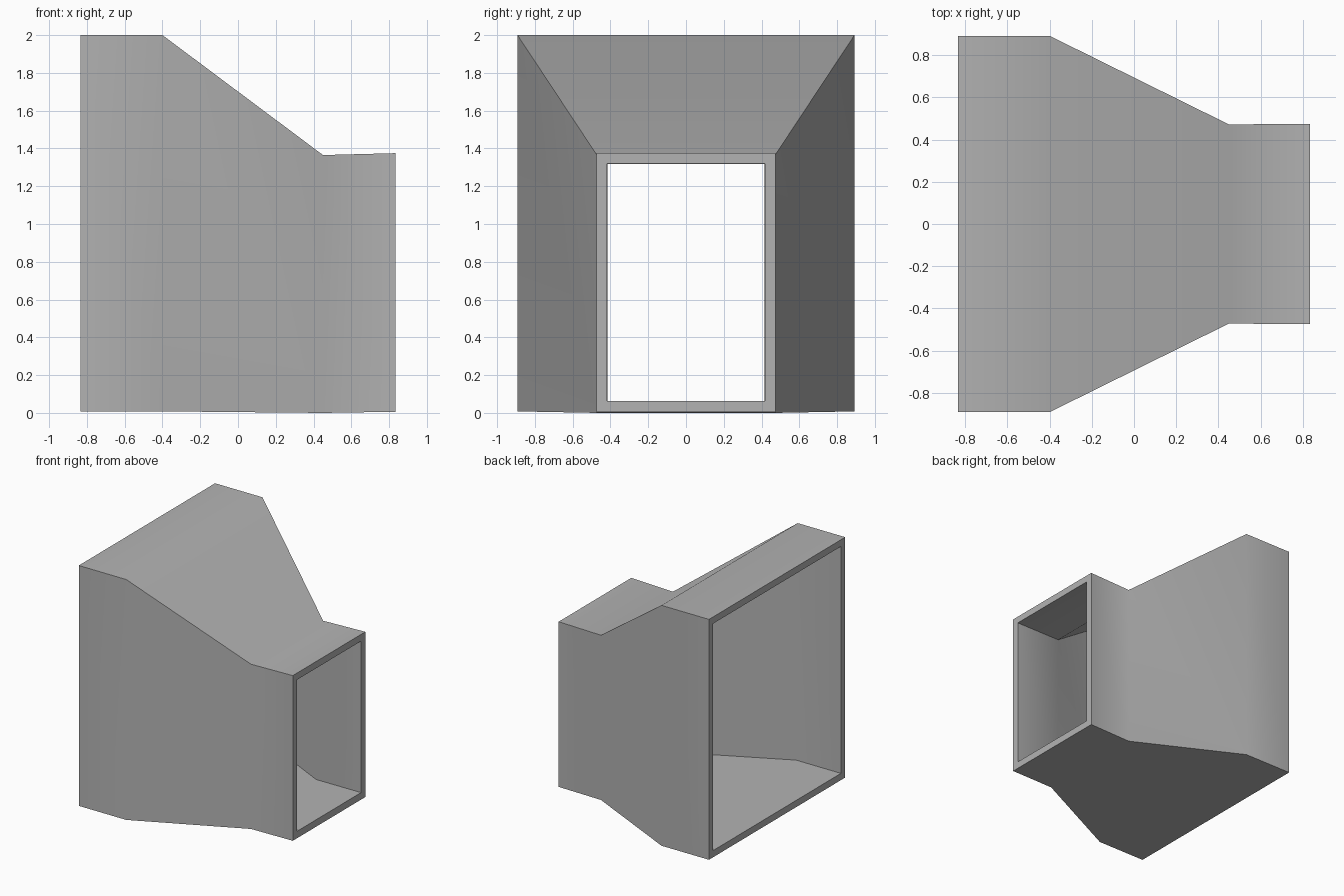
import bpy, bmesh
from math import radians

if "Cube" in bpy.data.objects:
    bpy.data.objects.remove(bpy.data.objects["Cube"])

# Sections along x: (x, half width, bottom z, top z)
outer = [(-0.835, 0.892, 0.008, 2.0), (-0.40, 0.892, 0.008, 2.0),
         (0.45, 0.472, 0.0, 1.365), (0.835, 0.475, 0.006, 1.375)]
WALL = 0.056
SHIFT = [0, -0.025, -0.025, 0]   # inner bends sit slightly towards the wide end
inner = [(x + s, w - WALL, 0.064, t - (WALL if s == 0 else 0.048))
         for (x, w, b, t), s in zip(outer, SHIFT)]


def add_ring(bm, x, w, b, t):
    return [bm.verts.new(p) for p in ((x, -w, b), (x, w, b), (x, w, t), (x, -w, t))]


# Closed loop of rings: along the outside, back through the inside
bm = bmesh.new()
rings = [add_ring(bm, *s) for s in outer + inner[::-1]]
for i, ring in enumerate(rings):
    nxt = rings[(i + 1) % len(rings)]
    for k in range(4):
        j = (k + 1) % 4
        bm.faces.new((ring[k], ring[j], nxt[j], nxt[k]))
bmesh.ops.recalc_face_normals(bm, faces=bm.faces)

mesh = bpy.data.meshes.new("duct_reducer")
bm.to_mesh(mesh)
bm.free()

# Dark grey sheet metal
metal = bpy.data.materials.new("dark_grey_metal")
metal.diffuse_color = (0.45, 0.45, 0.45, 1)
metal.use_nodes = True
metal.node_tree.nodes["Principled BSDF"].inputs["Base Color"].default_value = metal.diffuse_color
mesh.materials.append(metal)

# Duct reducer object, soft bends and sharp corners
duct = bpy.data.objects.new("duct_reducer", mesh)
bpy.context.collection.objects.link(duct)
bpy.context.view_layer.objects.active = duct
duct.select_set(True)
bpy.ops.object.shade_smooth_by_angle(angle=radians(45))
